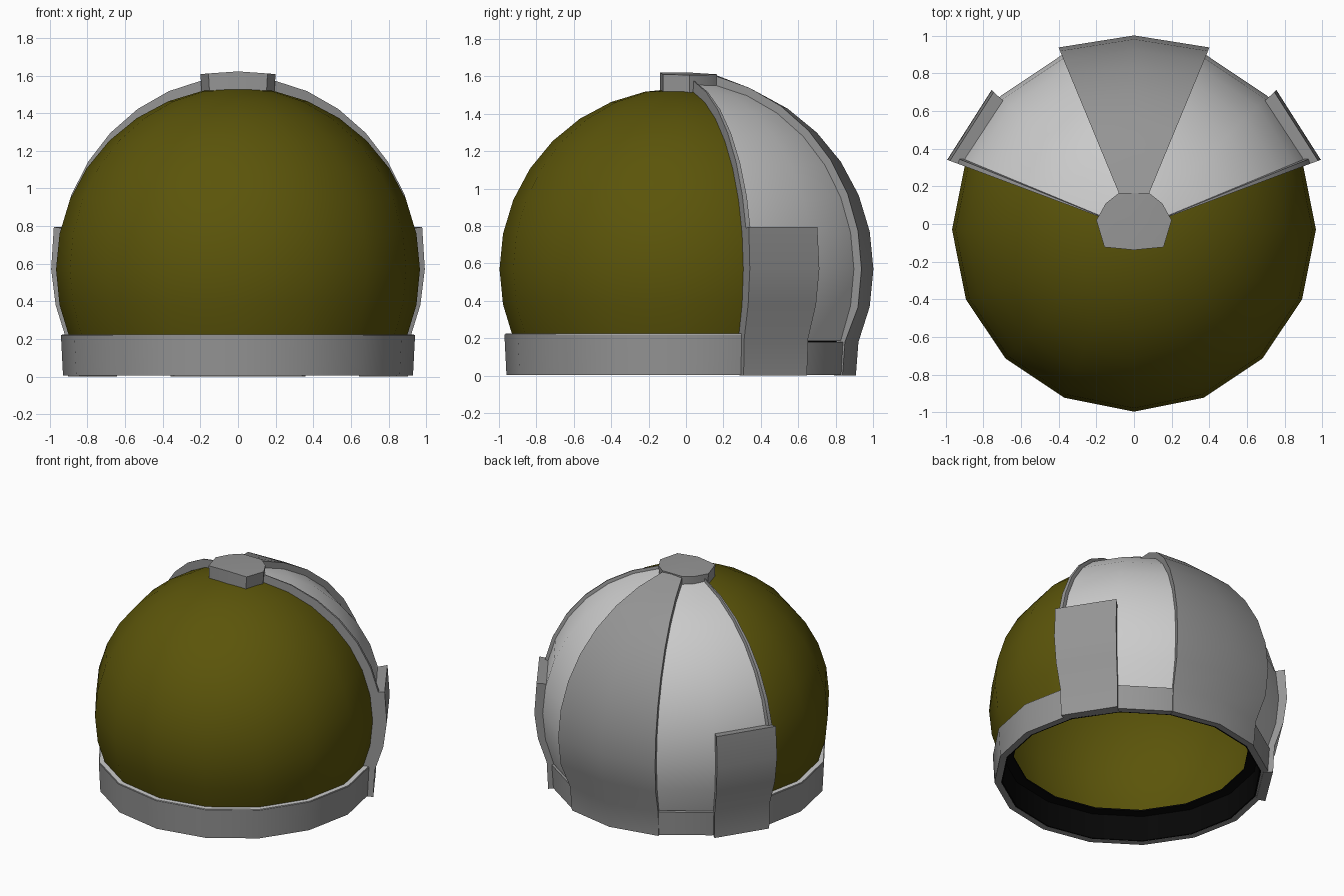
import bpy, bmesh, math
from math import sin, cos, radians

if "Cube" in bpy.data.objects:
    bpy.data.objects.remove(bpy.data.objects["Cube"])

CY, CZ, R = -0.03, 0.57, 0.967   # dome centre and radius
STEP = 22.5


def material(name, rgb):
    m = bpy.data.materials.new(name)
    m.diffuse_color = (*rgb, 1)
    m.use_nodes = True
    m.node_tree.nodes["Principled BSDF"].inputs["Base Color"].default_value = m.diffuse_color
    return m


OLIVE = material("olive_glass", (0.105, 0.09, 0.003))
PALE = material("pale_panel", (0.8, 0.8, 0.8))
GREY = material("grey_frame", (0.3, 0.3, 0.3))
BLACK = material("black_lining", (0.002, 0.002, 0.002))


def finish(bm, name, mat, mirror=False, smooth=True):
    bmesh.ops.recalc_face_normals(bm, faces=bm.faces)
    me = bpy.data.meshes.new(name)
    bm.to_mesh(me)
    bm.free()
    ob = bpy.data.objects.new(name, me)
    bpy.context.collection.objects.link(ob)
    me.materials.append(mat)
    if mirror:
        ob.modifiers.new("mirror", 'MIRROR')
    if smooth:
        bpy.context.view_layer.objects.active = ob
        ob.select_set(True)
        bpy.ops.object.shade_smooth_by_angle(angle=radians(30))
        ob.select_set(False)
    return ob


def sweep(name, stations, mat, closed=False, **kw):
    """Join closed (radius, z) profiles placed at azimuths in degrees."""
    bm = bmesh.new()
    rows = [[bm.verts.new((r * cos(radians(a)), CY + r * sin(radians(a)), z))
             for r, z in prof] for a, prof in stations]
    n = len(rows[0])
    pairs = list(zip(rows, rows[1:])) + ([(rows[-1], rows[0])] if closed else [])
    for p, q in pairs:
        for i in range(n):
            j = (i + 1) % n
            bm.faces.new((p[i], p[j], q[j], q[i]))
    if not closed:
        for row in (rows[0], rows[-1]):      # end walls, as quads
            for i in range(n // 2 - 1):
                bm.faces.new((row[i], row[i + 1], row[n - 2 - i], row[n - 1 - i]))
    return finish(bm, name, mat, **kw)


def arc(rad, lo=-2, hi=7):
    return [(rad * cos(radians(k * 11.25)), CZ + rad * sin(radians(k * 11.25)))
            for k in range(lo, hi + 1)]


def layer(outer, inner):
    return arc(outer) + arc(inner)[::-1]


# visor dome, open underneath
bm = bmesh.new()
bmesh.ops.create_uvsphere(bm, u_segments=16, v_segments=16, radius=R)
bmesh.ops.translate(bm, verts=bm.verts, vec=(0, CY, CZ))
bmesh.ops.delete(bm, geom=[v for v in bm.verts if v.co.z < 0.18], context='VERTS')
finish(bm, "visor_dome", OLIVE)

# neck ring (lower behind), its pale top edge and dark inner lining
full = [i * STEP for i in range(16)]
def neck(a):
    top = 0.18 if 40 < a < 140 else 0.22
    return [(0.93, 0.005), (0.941, top), (0.885, top), (0.885, 0.005)]
sweep("neck_ring", [(a, neck(a)) for a in full], GREY, closed=True)
front_half = [i * STEP for i in range(-9, 2)]
sweep("neck_ring_top", [(a, [(0.936, 0.215), (0.936, 0.225), (0.89, 0.225), (0.89, 0.215)])
      for a in front_half], PALE)
sweep("neck_lining", [(a, [(0.886, 0.006), (0.888, 0.21), (0.80, 0.205), (0.80, 0.195),
      (0.875, 0.195), (0.875, 0.006)]) for a in full], BLACK, closed=True)

# rear side panels
sweep("side_panel", [(a, layer(1.004, 0.98)) for a in (21.5, 45, 67.5)],
      PALE, mirror=True)

# raised rim between visor and side panel
sweep("panel_rim", [(20.5, layer(1.025, 0.96)), (22, layer(1.025, 0.97)),
      (22.5, layer(1.005, 0.98))], GREY, mirror=True)

# central back stripe, flush with the ring and the crown
def stripe(rad):
    outer = [(0.938, 0), (0.952, 0.18)] + arc(rad, lo=-1, hi=6) + [(0.19, 1.607)]
    return outer + arc(0.98)[::-1] + [(0.89, 0)]
sweep("back_stripe", [(67.5, stripe(1.048)), (90, stripe(1.032)), (112.5, stripe(1.048))], GREY)

# ear boxes over the side panels
ear = [(0.965, 0), (0.975, 0.2), (1.035, 0.381), (1.06, 0.57), (1.045, 0.795),
       (0.935, 0.78), (0.955, 0.57), (0.935, 0.381), (0.90, 0.2), (0.90, 0)]
sweep("ear_box", [(20.5, ear), (44.5, ear)], GREY, mirror=True)

# crown cap
half = [(0.0, -0.138), (0.157, -0.123), (0.2, 0.02), (0.15, 0.11), (0.08, 0.165)]
outline = half + [(-x, y) for x, y in half[:0:-1]]
bm = bmesh.new()
low = [bm.verts.new((x * 0.96, y, 1.5)) for x, y in outline]
top = [bm.verts.new((x, y, 1.622 - 0.07 * abs(x) - 0.03 * max(y, 0))) for x, y in outline]
mid = bm.verts.new((0, 0, 1.622))
bm.faces.new(low)
for i in range(len(low)):
    j = (i + 1) % len(low)
    bm.faces.new((low[i], low[j], top[j], top[i]))
    bm.faces.new((top[i], top[j], mid))
finish(bm, "crown_cap", GREY)
